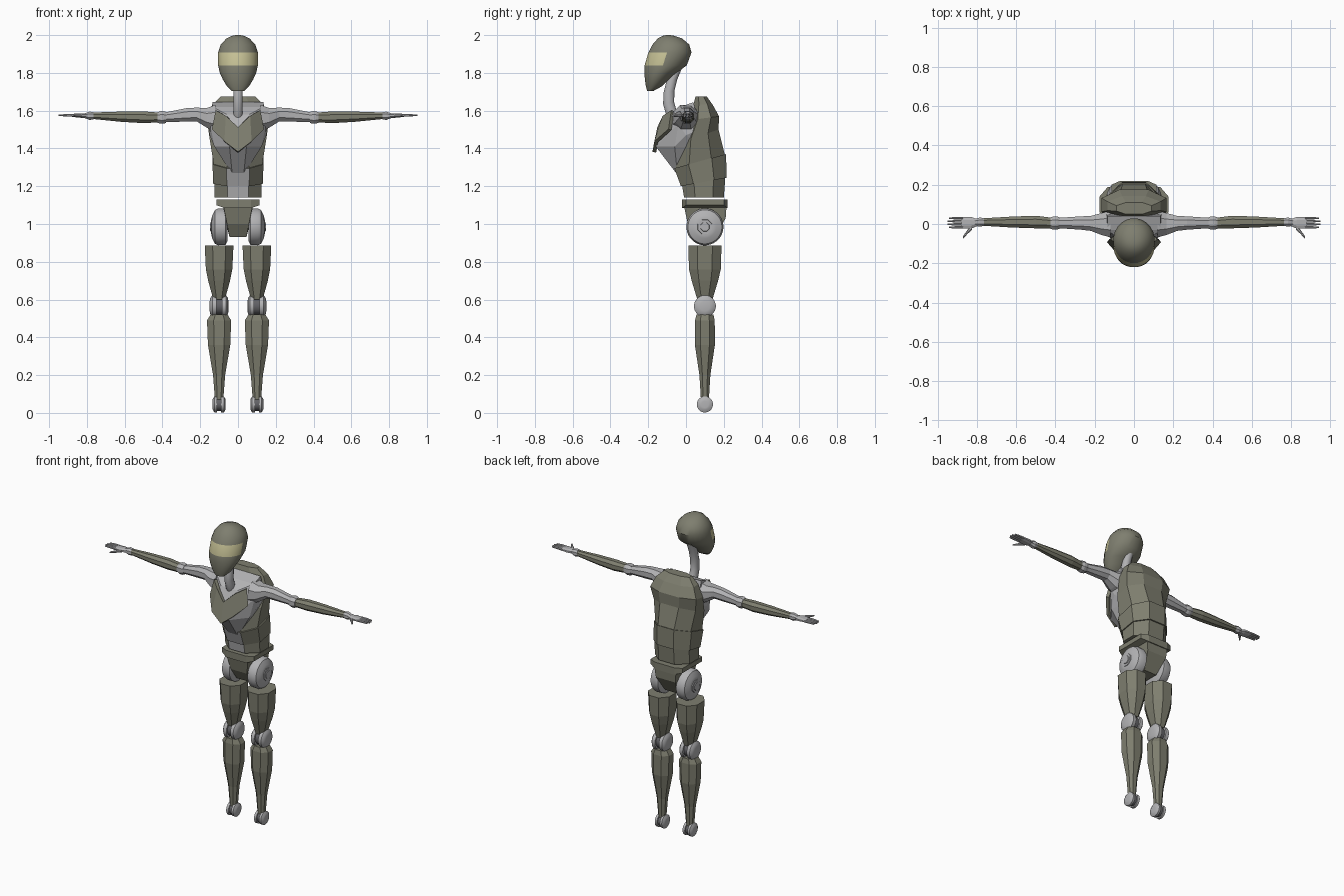
import bpy, bmesh, math
from mathutils import Vector

if "Cube" in bpy.data.objects:
    bpy.data.objects.remove(bpy.data.objects["Cube"])


def material(name, rgb):
    m = bpy.data.materials.new(name)
    m.use_nodes = True
    m.diffuse_color = (*rgb, 1)
    m.node_tree.nodes["Principled BSDF"].inputs["Base Color"].default_value = (*rgb, 1)
    return m


OLIVE = material("olive armour", (0.21, 0.21, 0.16))
GREY = material("light grey frame", (0.45, 0.45, 0.46))
DARK = material("dark grey joint", (0.12, 0.12, 0.13))
VISOR = material("pale yellow visor", (0.56, 0.53, 0.30))


def finish(name, bm, mats, rule=None, smooth=False):
    """Turn a bmesh into a named object, colouring its faces by a rule."""
    bmesh.ops.recalc_face_normals(bm, faces=bm.faces)
    if rule:
        for f in bm.faces:
            f.material_index = rule(f)
    mesh = bpy.data.meshes.new(name)
    bm.to_mesh(mesh)
    bm.free()
    for m in mats:
        mesh.materials.append(m)
    ob = bpy.data.objects.new(name, mesh)
    bpy.context.collection.objects.link(ob)
    if smooth:
        bpy.ops.object.select_all(action="DESELECT")
        ob.select_set(True)
        bpy.context.view_layer.objects.active = ob
        bpy.ops.object.shade_smooth_by_angle(angle=math.radians(35))
    return ob


def loft(name, rings, *mats, rule=None, smooth=False):
    """Skin a list of closed sections and cap both ends."""
    bm = bmesh.new()
    loops = [[bm.verts.new(p) for p in r] for r in rings]
    n = len(loops[0])
    for a, b in zip(loops, loops[1:]):
        for i in range(n):
            j = (i + 1) % n
            bm.faces.new((a[i], a[j], b[j], b[i]))
    bm.faces.new(loops[0])
    bm.faces.new(loops[-1])
    return finish(name, bm, mats, rule, smooth)


def hull(name, half, mat):
    """Convex solid from points mirrored across x."""
    bm = bmesh.new()
    for x, y, z in half:
        for s in (1, -1):
            bm.verts.new((s * x, y, z))
    bmesh.ops.remove_doubles(bm, verts=bm.verts, dist=0.0001)
    r = bmesh.ops.convex_hull(bm, input=bm.verts)
    bmesh.ops.delete(bm, geom=[g for g in r["geom_interior"]
                               if isinstance(g, bmesh.types.BMVert)], context="VERTS")
    bmesh.ops.dissolve_limit(bm, angle_limit=0.05, verts=bm.verts, edges=bm.edges)
    return finish(name, bm, [mat])


def octagon(c, u, v, k=0.45):
    c, u, v = Vector(c), Vector(u), Vector(v)
    quarter = [(1, -k), (1, k), (k, 1), (-k, 1), (-1, k), (-1, -k), (-k, -1), (k, -1)]
    return [c + u * a + v * b for a, b in quarter]


def circle(c, u, v, n=24):
    c, u, v = Vector(c), Vector(u), Vector(v)
    ang = [math.tau * (i + 0.5) / n for i in range(n)]
    return [c + u * math.cos(a) + v * math.sin(a) for a in ang]


def upright(x, y, rows):
    """Octagonal rings stacked in z: rows of z, half width, half depth."""
    return [octagon((x, y, z), (hx, 0, 0), (0, hy, 0)) for z, hx, hy in rows]


def disc(name, s, y, z, profile, mat, n=24):
    """Wheel turned about the x axis from a profile of x, radius."""
    loft(name, [circle((s * x, y, z), (0, r, 0), (0, 0, r), n) for x, r in profile],
         mat, smooth=True)


def limb(name, s, rows, mat):
    """Octagonal rings along x: rows of x, y, z, half depth, half height."""
    loft(name, [octagon((s * x, y, z), (0, hy, 0), (0, 0, hz))
                for x, y, z, hy, hz in rows], mat)


def tilted(rows, grow=0.0):
    """Torso rings from front y, z to back y, z with a half width."""
    out = []
    for fy, fz, by, bz, w in rows:
        f, b = Vector((0, fy - grow, fz)), Vector((0, by + grow, bz))
        out.append(octagon((f + b) / 2, (w + grow, 0, 0), (b - f) / 2))
    return out


# Head: smooth helmet with a visor band across the face
head_rows = [(1.703, -.205, -.175, .032), (1.73, -.213, -.125, .06), (1.765, -.218, -.09, .081),
             (1.80, -.221, -.05, .097), (1.84, -.22, .005, .106), (1.908, -.20, .03, .106),
             (1.95, -.178, .018, .092), (1.982, -.15, -.02, .062), (1.996, -.125, -.06, .034),
             (2.0, -.105, -.085, .012)]


def visor_rule(f):
    c = f.calc_center_median()
    return 1 if 1.845 < c.z < 1.9 and c.y < -0.12 else 0


loft("head", [circle((0, (f + b) / 2, z), (w, 0, 0), (0, (b - f) / 2, 0))
              for z, f, b, w in head_rows], OLIVE, VISOR, rule=visor_rule, smooth=True)

# Neck: curved column
neck_path = [(-.05, 1.82), (-.075, 1.76), (-.09, 1.70), (-.092, 1.64), (-.075, 1.58), (-.05, 1.53)]
loft("neck", [circle((0, y, z), (.026, 0, 0), (0, .03, .006), 12) for y, z in neck_path],
     GREY, smooth=True)

# Torso: armoured abdomen and back with a grey belly strip
torso_rows = [(-.01, 1.14, .20, 1.14, .125), (-.02, 1.2, .208, 1.245, .124),
              (-.055, 1.295, .205, 1.37, .128), (-.03, 1.43, .172, 1.5, .15),
              (.02, 1.55, .175, 1.57, .165), (.04, 1.635, .142, 1.63, .135),
              (.05, 1.675, .11, 1.675, .09)]


def belly_rule(f):
    c = f.calc_center_median()
    return 1 if abs(c.x) < 0.01 and c.y < 0.0 and c.z < 1.3 else 0


loft("torso_armour", tilted(torso_rows), OLIVE, GREY, rule=belly_rule)
loft("waist_band", tilted(torso_rows[1:3], 0.007), OLIVE, GREY, rule=belly_rule)

# Chest frame and the V plate lying over it
hull("chest_frame", [(.03, -.045, 1.26), (.045, -.16, 1.41), (.035, -.155, 1.46),
                     (.125, -.06, 1.41), (.15, 0, 1.47), (.148, -.04, 1.53),
                     (.135, -.03, 1.62), (.135, .04, 1.645), (.06, -.09, 1.58),
                     (.15, .07, 1.5), (.1, .1, 1.4)], GREY)
plate_half = [(0, -.142, 1.51), (.06, -.115, 1.57), (.112, -.07, 1.6),
              (.132, -.085, 1.5), (.07, -.158, 1.435), (0, -.168, 1.38)]
bm = bmesh.new()
for s in (1, -1):
    v = [bm.verts.new((s * x, y, z)) for x, y, z in plate_half]
    bm.faces.new((v[0], v[1], v[4], v[5]))
    bm.faces.new((v[1], v[2], v[3], v[4]))
bmesh.ops.remove_doubles(bm, verts=bm.verts, dist=0.0001)
plate = finish("chest_plate", bm, [OLIVE])
thick = plate.modifiers.new("thickness", "SOLIDIFY")
thick.thickness, thick.offset = 0.02, 0

# Pelvis: belt block and tapering centre
hull("pelvis_belt", [(.115, y, z) for y in (0, .2) for z in (1.1, 1.13)]
     + [(.07, y, z) for y in (-.02, .22) for z in (1.085, 1.13)], OLIVE)
hull("pelvis", [(.078, -.012, 1.1), (.078, .215, 1.1), (.07, .21, 1.03), (.058, .01, 1.0),
                (.045, .05, .93), (.045, .15, .93)], OLIVE)

for s, side in ((1, "left"), (-1, "right")):
    # Leg joints
    ly = 0.1
    disc("hip_disc_" + side, s, ly, .985, [(.055, .075), (.066, .096), (.105, .098), (.122, .09),
                                           (.137, .06), (.14, .045)], GREY, 32)
    disc("hip_hub_" + side, s, ly, .985, [(.13, .044), (.144, .04), (.144, .026), (.148, .024)], GREY, 8)
    disc("knee_axle_" + side, s, ly, .565, [(.06, .046), (.14, .046)], DARK)
    disc("ankle_axle_" + side, s, ly, .045, [(.07, .034), (.13, .034)], DARK)
    for d, tag in ((1, "outer"), (-1, "inner")):
        disc(f"knee_{tag}_disc_{side}", s, ly, .565,
             [(.1 + d * a, r) for a, r in ((.014, .057), (.036, .058), (.046, .045), (.05, .026))], GREY)
        disc(f"ankle_{tag}_disc_{side}", s, ly, .045,
             [(.1 + d * a, r) for a, r in ((.01, .042), (.025, .043), (.034, .028), (.035, .018))], GREY)

    # Leg shells
    loft("thigh_" + side, upright(s * .1, ly, [(.885, .076, .088), (.76, .07, .084), (.7, .058, .07),
                                               (.62, .036, .046), (.6, .03, .04)]), OLIVE)
    loft("shin_" + side, upright(s * .1, ly, [(.52, .045, .045), (.49, .064, .052), (.36, .059, .053),
                                              (.2, .032, .029), (.07, .022, .021)]), OLIVE)

    # Arm
    limb("upper_arm_" + side, s, [(.12, 0, 1.56, .068, .07), (.165, 0, 1.562, .056, .052),
                                  (.22, .003, 1.58, .038, .036), (.27, .005, 1.578, .034, .036),
                                  (.39, .005, 1.565, .026, .025)], GREY)
    limb("elbow_" + side, s, [(.38, .005, 1.564, .03, .029), (.395, .005, 1.564, .034, .033),
                              (.41, .005, 1.564, .034, .033), (.425, .005, 1.564, .029, .028)], GREY)
    limb("forearm_" + side, s, [(.42, .005, 1.564, .027, .026), (.5, .01, 1.565, .032, .031),
                                (.62, .01, 1.568, .028, .027), (.77, .01, 1.573, .019, .017)], OLIVE)
    limb("wrist_" + side, s, [(.765, .01, 1.573, .02, .019), (.785, .01, 1.573, .023, .022),
                              (.81, .008, 1.573, .018, .013)], GREY)
    limb("palm_" + side, s, [(.8, .007, 1.573, .018, .012), (.83, .006, 1.574, .03, .012),
                             (.88, .006, 1.575, .029, .008)], GREY)
    for i in range(4):
        y = -.017 + i * .0155
        tip = .95 - .008 * (i in (0, 3))
        limb(f"finger_{i + 1}_{side}", s, [(.872, y, 1.575, .006, .007), (.91, y, 1.576, .0058, .006),
                                           (tip, y, 1.575, .004, .004)], GREY)
    limb("thumb_" + side, s, [(.825, -.015, 1.573, .014, .008), (.85, -.042, 1.573, .01, .007),
                              (.872, -.07, 1.573, .007, .004)], GREY)
